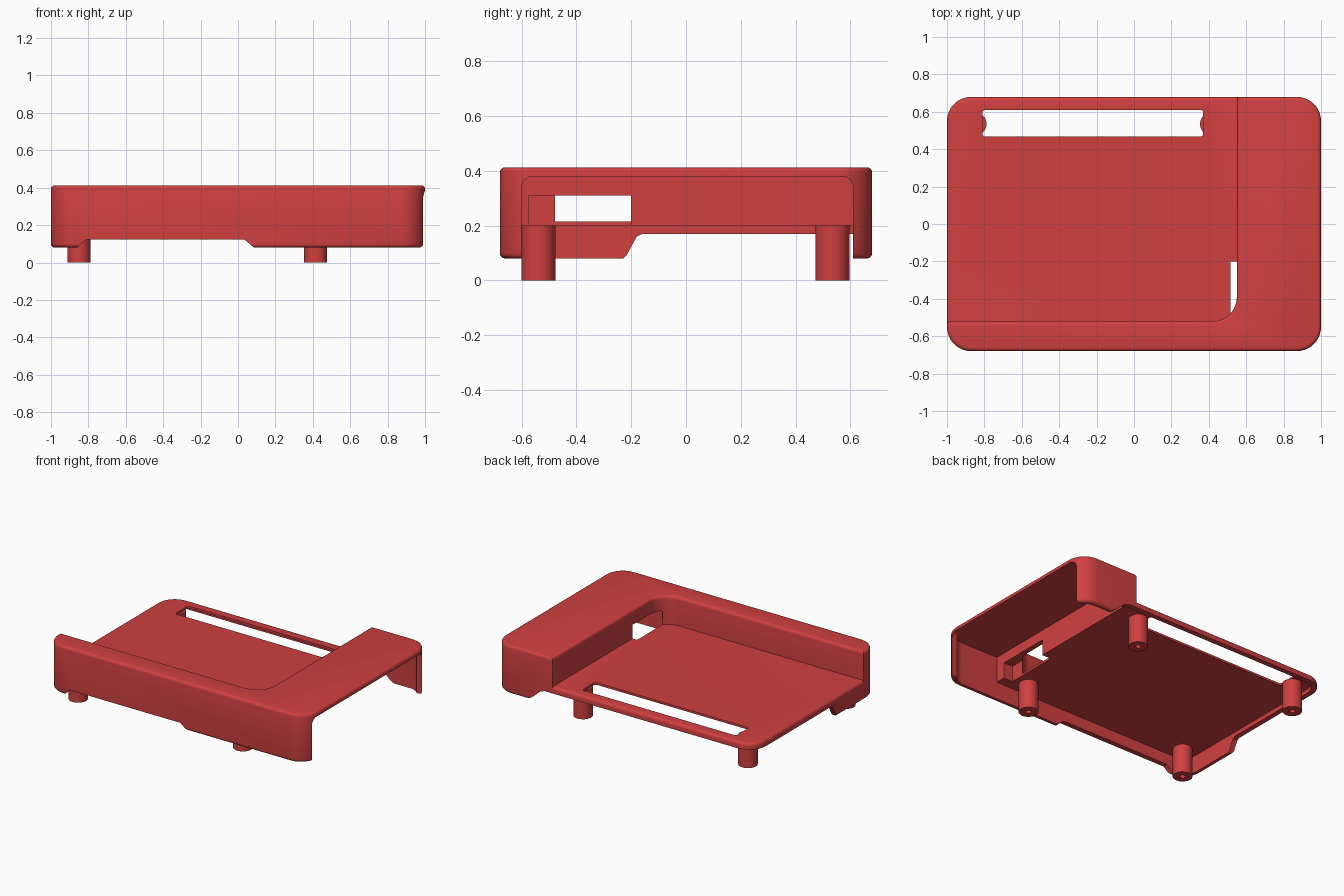
import bpy, bmesh, math
from mathutils import Vector

if "Cube" in bpy.data.objects:
    bpy.data.objects.remove(bpy.data.objects["Cube"])

red = bpy.data.materials.new("red plastic")
red.use_nodes = True
red.diffuse_color = (0.63, 0.051, 0.051, 1)
red.node_tree.nodes["Principled BSDF"].inputs["Base Color"].default_value = red.diffuse_color


def outline(corners, steps=10):
    """Turn (u, v, radius) corners into a rounded outline."""
    pts = []
    for i, (u, v, r) in enumerate(corners):
        p = Vector((u, v))
        if r == 0:
            pts.append(p)
            continue
        da = (Vector(corners[i - 1][:2]) - p).normalized()
        db = (Vector(corners[(i + 1) % len(corners)][:2]) - p).normalized()
        centre = p + (da + db) * r
        for k in range(steps + 1):
            t = math.pi / 2 * k / steps
            pts.append(centre - db * r * math.cos(t) - da * r * math.sin(t))
    return pts


def rect(u0, u1, v0, v1, r=0.0):
    return [(u0, v0, r), (u1, v0, r), (u1, v1, r), (u0, v1, r)]


def solid(name, corners, lo, hi, axis="z", round_edge=None):
    """Extrude an outline along an axis; round_edge picks edges to fillet."""
    place = {"x": lambda u, v, w: (w, u, v),
             "y": lambda u, v, w: (u, w, v),
             "z": lambda u, v, w: (u, v, w)}[axis]
    bm = bmesh.new()
    base = bm.faces.new([bm.verts.new(place(p.x, p.y, lo)) for p in outline(corners)])
    ext = bmesh.ops.extrude_face_region(bm, geom=[base])["geom"]
    shift = Vector(place(0, 0, hi - lo))
    bmesh.ops.translate(bm, vec=shift, verts=[g for g in ext if isinstance(g, bmesh.types.BMVert)])
    bmesh.ops.recalc_face_normals(bm, faces=bm.faces)
    if round_edge:
        edges = [e for e in bm.edges
                 if abs(e.verts[0].co.z - e.verts[1].co.z) < 1e-5
                 and round_edge((e.verts[0].co + e.verts[1].co) / 2)]
        bmesh.ops.bevel(bm, geom=edges, offset=0.02, segments=4, profile=0.5, affect="EDGES")
    mesh = bpy.data.meshes.new(name)
    bm.to_mesh(mesh)
    bm.free()
    mesh.materials.append(red)
    obj = bpy.data.objects.new(name, mesh)
    bpy.context.collection.objects.link(obj)
    return obj


def activate(obj):
    bpy.ops.object.select_all(action="DESELECT")
    obj.select_set(True)
    bpy.context.view_layer.objects.active = obj


def carve(obj, cutter, operation="DIFFERENCE"):
    activate(obj)
    mod = obj.modifiers.new("cut", "BOOLEAN")
    mod.object, mod.operation, mod.solver = cutter, operation, "EXACT"
    bpy.ops.object.modifier_apply(modifier=mod.name)


# Tall L-shaped housing along the front and one end
R = 0.13
housing = solid("upper_housing",
                [(-1, -0.68, R), (1, -0.68, R), (1, 0.68, R),
                 (0.55, 0.68, 0), (0.55, -0.52, R), (-1, -0.52, 0)],
                0.08, 0.413,
                round_edge=lambda m: m.z > 0.2 or m.x > 0.56 or m.y < -0.53)

# Low deck with its skirt, limited to the recessed area
deck = solid("deck", rect(-1, 1, -0.68, 0.68, R), 0.08, 0.215,
             round_edge=lambda m: True)
recess = solid("recess_limit",
               [(-1.2, -0.52, 0), (0.55, -0.52, R), (0.55, 0.9, 0), (-1.2, 0.9, 0)], -0.1, 0.6)
carve(deck, recess, "INTERSECT")

# Cutters shared by both bodies
shared = [
    solid("underside_cut", rect(-0.965, 0.965, -0.645, 0.645, 0.095), -0.1, 0.2),
    solid("port_cut", rect(0.515, 0.75, -0.575, -0.2), 0.1, 0.31),
    solid("front_notch", [(-0.88, 0.0, 0), (0.1, 0.0, 0), (0.085, 0.08, 0),
                          (0.035, 0.122, 0), (-0.815, 0.122, 0), (-0.86, 0.08, 0)],
          -0.8, -0.6, "y"),
    solid("side_notch", [(-0.26, 0, 0), (0.8, 0, 0), (0.8, 0.17, 0),
                         (-0.16, 0.17, 0), (-0.18, 0.16, 0), (-0.215, 0.095, 0), (-0.23, 0.08, 0)],
          -1.1, -0.9, "x"),
    solid("back_notch", [(-1.1, 0, 0), (0.76, 0, 0), (0.74, 0.08, 0),
                         (0.71, 0.1, 0), (0.65, 0.155, 0), (0.61, 0.17, 0), (-1.1, 0.17, 0)],
          0.6, 0.8, "y"),
]
# Cutters for one body only
housing_cuts = [
    solid("bay_cut", [(0.585, -0.645, 0), (0.965, -0.645, 0.095),
                      (0.965, 0.645, 0.095), (0.585, 0.645, 0)], -0.1, 0.38),
    solid("end_opening", [(-0.6, -0.1, 0), (0.61, -0.1, 0),
                          (0.61, 0.38, 0.04), (-0.6, 0.38, 0.04)], 0.86, 1.2, "x"),
]
slot = solid("slot_cut", rect(-0.81, 0.37, 0.468, 0.61, 0.015), 0, 0.4)

for cutter in shared + housing_cuts:
    carve(housing, cutter)
for cutter in shared + [slot]:
    carve(deck, cutter)

# Four round posts with screw holes
posts = []
for side, x in (("right", -0.85), ("left", 0.415)):
    for end, y in (("front", -0.538), ("back", 0.535)):
        r, h = 0.062, 0.018
        post = solid(f"{end}_{side}_post", rect(x - r, x + r, y - r, y + r, r * 0.999), 0, 0.201)
        hole = solid("screw_hole", rect(x - h, x + h, y - h, y + h, h * 0.999), -0.1, 0.15)
        carve(post, hole)
        posts.append(post)
        shared.append(hole)

# Remove helpers and smooth the rounded surfaces
for cutter in shared + housing_cuts + [slot, recess]:
    bpy.data.objects.remove(cutter)
for obj in [housing, deck] + posts:
    activate(obj)
    bpy.ops.object.shade_smooth_by_angle(angle=math.radians(30))
